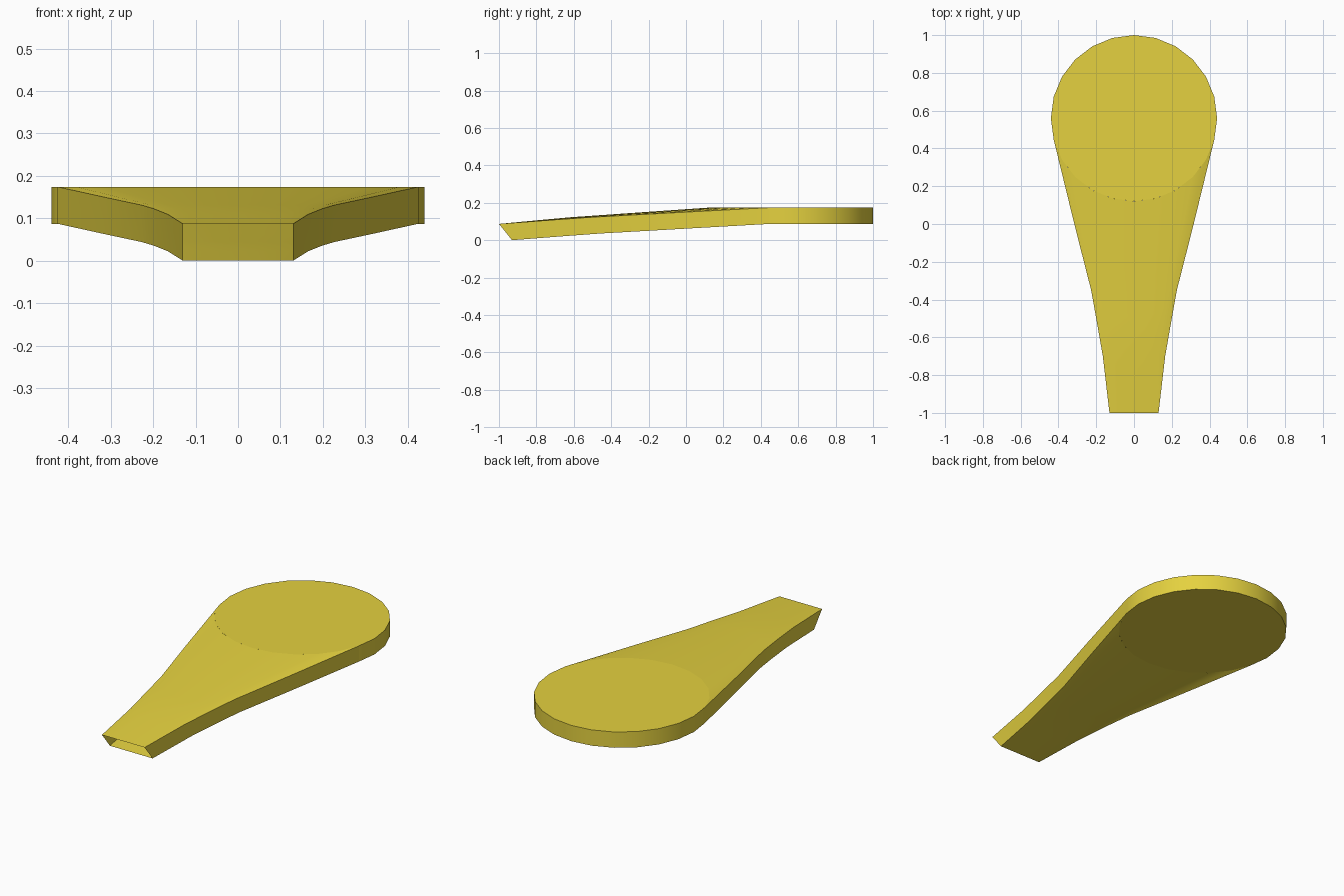
import bpy, bmesh, math
from mathutils import Matrix

if "Cube" in bpy.data.objects:
    bpy.data.objects.remove(bpy.data.objects["Cube"])

R, CY, TOP, THICK = 0.44, 0.56, 0.174, 0.087

mat = bpy.data.materials.new("ochre")
mat.diffuse_color = (0.78, 0.64, 0.05, 1)
mat.use_nodes = True
mat.node_tree.nodes["Principled BSDF"].inputs["Base Color"].default_value = mat.diffuse_color


def finish(bm, name):
    bmesh.ops.recalc_face_normals(bm, faces=bm.faces)
    mesh = bpy.data.meshes.new(name)
    bm.to_mesh(mesh)
    bm.free()
    obj = bpy.data.objects.new(name, mesh)
    bpy.context.collection.objects.link(obj)
    mesh.materials.append(mat)
    bpy.ops.object.select_all(action='DESELECT')
    obj.select_set(True)
    bpy.context.view_layer.objects.active = obj
    bpy.ops.object.shade_smooth_by_angle(angle=math.radians(30))


# round head: 24-sided disc
bm = bmesh.new()
bmesh.ops.create_cone(bm, cap_ends=True, segments=24, radius1=R, radius2=R, depth=THICK,
                      matrix=Matrix.Translation((0, CY, TOP - THICK / 2)))
finish(bm, "round_head")

# handle: flat tube open at its tip, flaring to wrap the near arc of the head
# each row: side edge half width, y, top z
rows = [(0.13, -1.0, 0.087), (0.165, -0.7, 0.109), (0.2, -0.5, 0.123),
        (0.227, -0.35, 0.131), (0.316, 0.0, 0.15), (0.425, 0.446, TOP)]
arc = [math.radians(195 + 15 * i) for i in range(11)]
edge_x, edge_y = R * math.cos(math.radians(15)), CY - R * math.sin(math.radians(15))

bm = bmesh.new()
rings = []
for half, y, z in rows:
    t = (y + 1) / (edge_y + 1)
    top, bottom = [], []
    for a in arc:
        x = half * R * math.cos(a) / edge_x
        sag = t * (CY + R * math.sin(a) - edge_y)
        top.append(bm.verts.new((x, y + sag, z)))
        bottom.append(bm.verts.new((x, y + sag + 0.07 * (1 - t), z - THICK)))
    rings.append(top + bottom[::-1])
for a, b in zip(rings, rings[1:]):
    n = len(a)
    for i in range(n):
        j = (i + 1) % n
        bm.faces.new((a[i], a[j], b[j], b[i]))
finish(bm, "handle")
